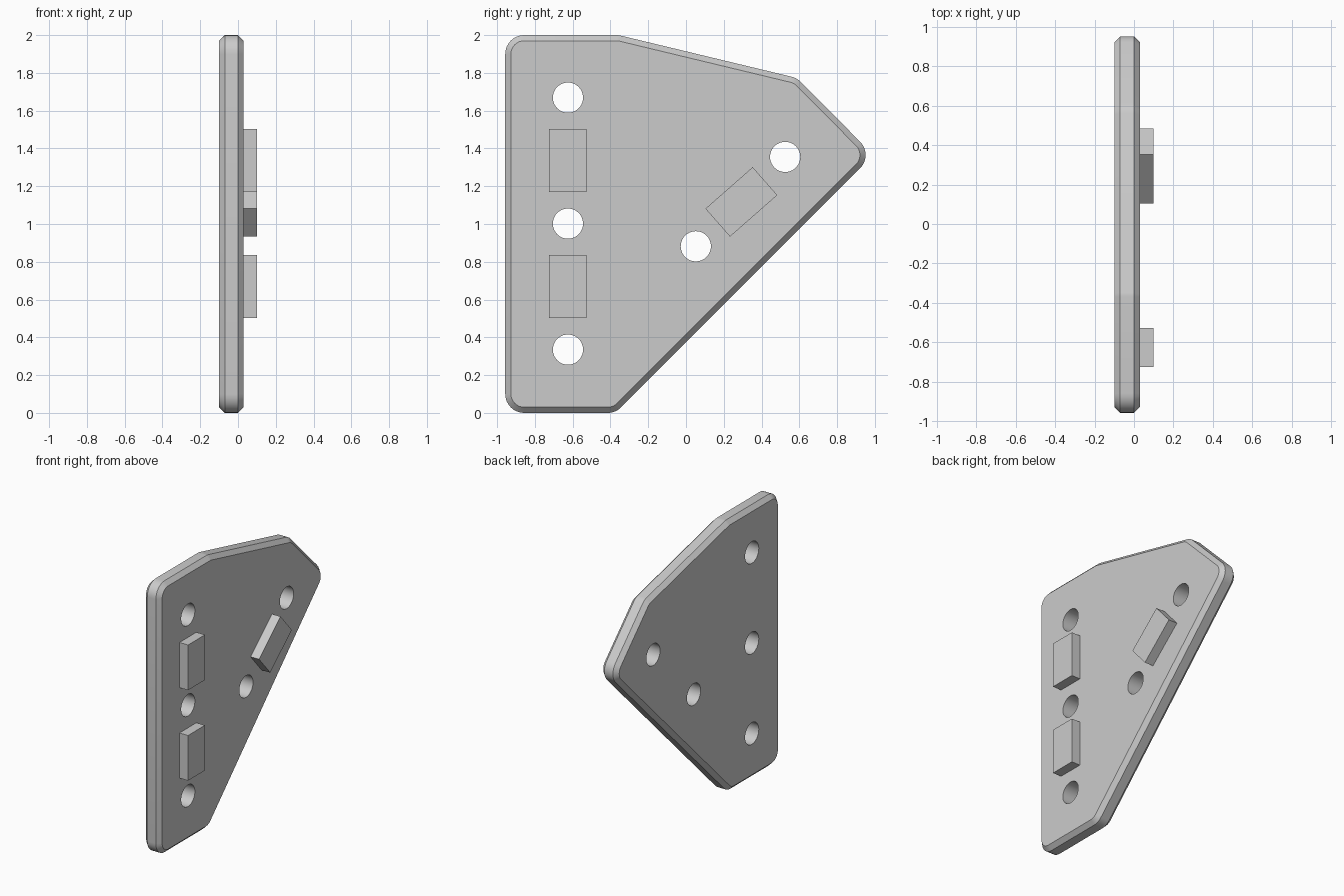
import bpy
import bmesh
from math import atan2, pi, radians, sin, cos
from mathutils import Vector, Matrix

if "Cube" in bpy.data.objects:
    bpy.data.objects.remove(bpy.data.objects["Cube"], do_unlink=True)

grey = bpy.data.materials.new("plain grey")
grey.use_nodes = True
grey.diffuse_color = (0.6, 0.6, 0.6, 1)
grey.node_tree.nodes["Principled BSDF"].inputs["Base Color"].default_value = (0.6, 0.6, 0.6, 1)

BACK, FACE, TAB_TOP = -0.1, 0.03, 0.1
CHAMFER, CORNER_R = 0.03, 0.1


def make_object(name, bm):
    bmesh.ops.recalc_face_normals(bm, faces=bm.faces)
    mesh = bpy.data.meshes.new(name)
    bm.to_mesh(mesh)
    bm.free()
    mesh.materials.append(grey)
    obj = bpy.data.objects.new(name, mesh)
    bpy.context.collection.objects.link(obj)
    return obj


def rounded_outline(corners, radius, inset, steps=8):
    """Counter-clockwise outline with rounded corners, shrunk by inset."""
    points = []
    for i, corner in enumerate(corners):
        p = Vector(corner)
        a = (p - Vector(corners[i - 1])).normalized()
        b = (Vector(corners[(i + 1) % len(corners)]) - p).normalized()
        turn = a.angle(b)
        centre = p + (b - a).normalized() * radius / cos(turn / 2)
        start = atan2(a.y, a.x) - pi / 2
        for k in range(steps + 1):
            t = start + turn * k / steps
            points.append(centre + (radius - inset) * Vector((cos(t), sin(t))))
    return points


# Gusset plate with chamfered rim, as a loft of outlines along x
corners = [(-0.957, 0), (-0.373, 0), (0.992, 1.365), (0.587, 1.773), (-0.357, 2), (-0.957, 2)]
bm = bmesh.new()
rings = []
for x, inset in ((BACK, CHAMFER), (BACK + CHAMFER, 0), (FACE - CHAMFER, 0), (FACE, CHAMFER)):
    outline = rounded_outline(corners, CORNER_R, inset)
    rings.append([bm.verts.new((x, p.x, p.y)) for p in outline])
for low, high in zip(rings, rings[1:]):
    for i in range(len(low)):
        bm.faces.new((low[i - 1], low[i], high[i], high[i - 1]))
bm.faces.new(rings[0])
bm.faces.new(rings[-1])
plate = make_object("gusset_plate", bm)

# Bolt holes
holes = [(-0.625, 0.335), (-0.625, 1.002), (-0.625, 1.669), (0.052, 0.882), (0.525, 1.355)]
bm = bmesh.new()
for y, z in holes:
    place = Matrix.Translation((0, y, z)) @ Matrix.Rotation(pi / 2, 4, 'Y')
    bmesh.ops.create_cone(bm, cap_ends=True, segments=40, radius1=0.08, radius2=0.08,
                          depth=0.6, matrix=place)
cutter = make_object("hole_cutter", bm)
cutter.hide_render = True
cut = plate.modifiers.new("bolt holes", 'BOOLEAN')
cut.operation = 'DIFFERENCE'
cut.solver = 'EXACT'
cut.object = cutter

bpy.ops.object.select_all(action='DESELECT')
plate.select_set(True)
bpy.context.view_layer.objects.active = plate
bpy.ops.object.modifier_apply(modifier=cut.name)
bpy.data.objects.remove(cutter, do_unlink=True)
bpy.ops.object.shade_smooth_by_angle(angle=radians(25))

# Locating tabs on the face
tabs = [("lower_tab", -0.626, 0.669, 0), ("upper_tab", -0.626, 1.336, 0),
        ("slanted_tab", 0.293, 1.117, -48.7)]
for name, y, z, tilt in tabs:
    bm = bmesh.new()
    size = Matrix.Diagonal((TAB_TOP - FACE, 0.197, 0.333, 1))
    place = Matrix.Translation(((TAB_TOP + FACE) / 2, y, z)) @ Matrix.Rotation(radians(tilt), 4, 'X')
    bmesh.ops.create_cube(bm, size=1, matrix=place @ size)
    make_object(name, bm)
